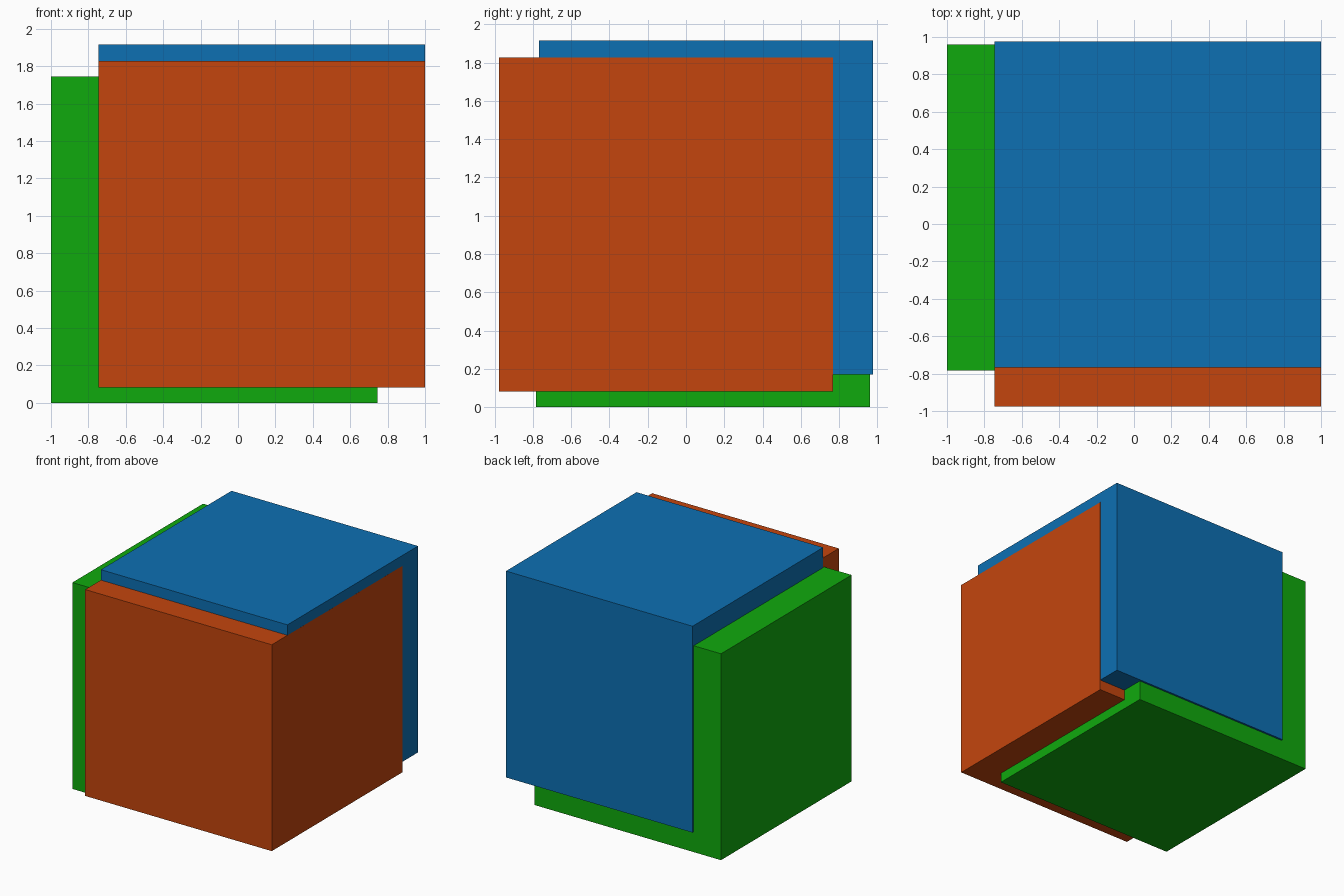
import bpy

if "Cube" in bpy.data.objects:
    bpy.data.objects.remove(bpy.data.objects["Cube"])

SIZE = 1.745


def coloured(name, rgb):
    mat = bpy.data.materials.new(name)
    mat.diffuse_color = (*rgb, 1.0)
    mat.use_nodes = True
    mat.node_tree.nodes["Principled BSDF"].inputs["Base Color"].default_value = mat.diffuse_color
    return mat


def cube(name, centre, rgb):
    bpy.ops.mesh.primitive_cube_add(size=SIZE, location=centre)
    obj = bpy.context.object
    obj.name = name
    obj.data.materials.append(coloured(name + "_colour", rgb))


# Three equal, overlapping cubes, each slightly offset
cube("green_cube", (-0.1275, 0.0885, 0.8725), (0.005, 0.40, 0.004))
cube("orange_cube", (0.1275, -0.1045, 0.955), (0.55, 0.06, 0.004))
cube("blue_cube", (0.1273, 0.1045, 1.0435), (0.004, 0.16, 0.45))
